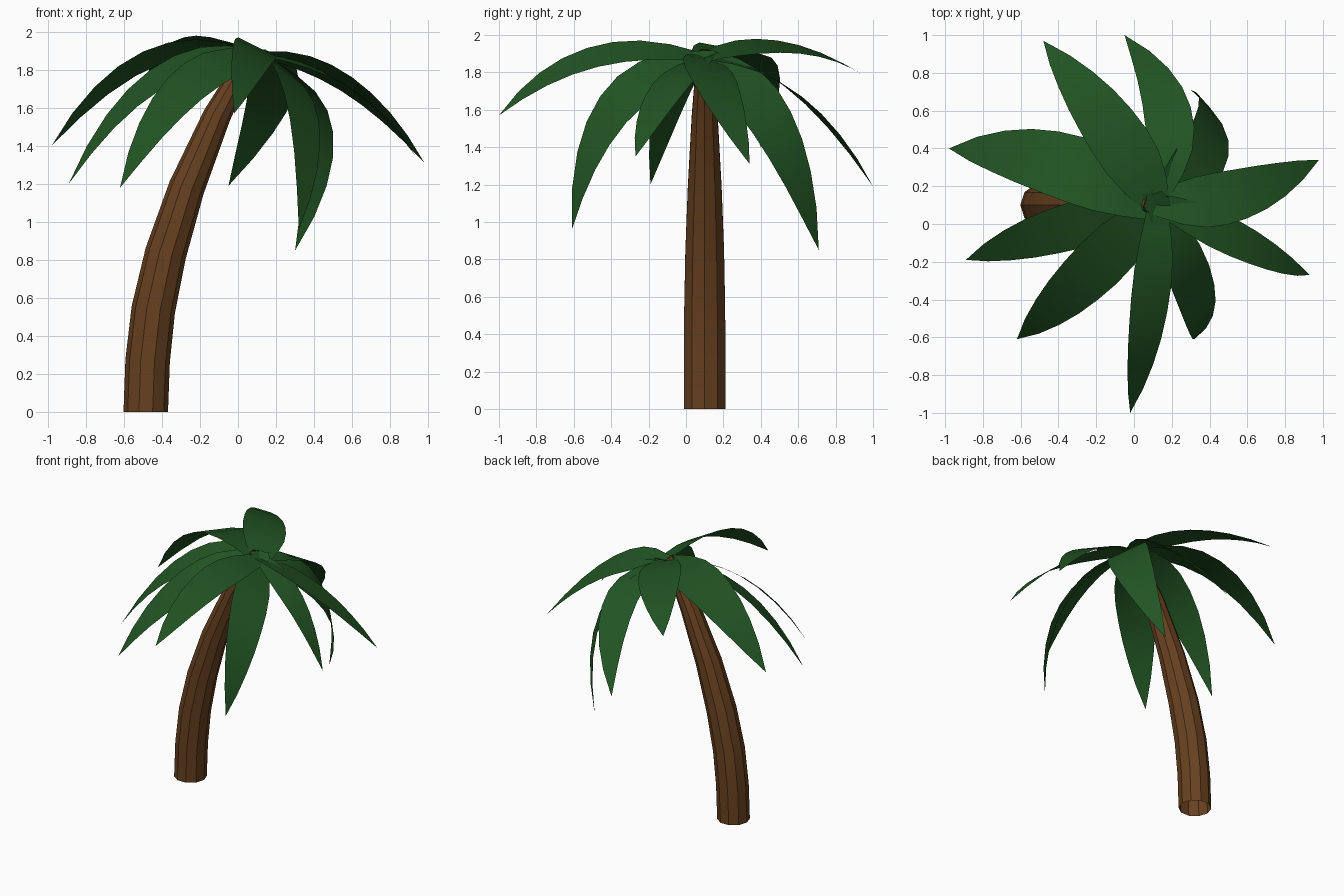
import bpy, math
from mathutils import Vector

if "Cube" in bpy.data.objects:
    bpy.data.objects.remove(bpy.data.objects["Cube"])


def material(name, rgb):
    m = bpy.data.materials.new(name)
    m.diffuse_color = (*rgb, 1)
    m.use_nodes = True
    m.node_tree.nodes["Principled BSDF"].inputs["Base Color"].default_value = m.diffuse_color
    return m


green = material("leaf green", (0.0155, 0.088, 0.0165))
brown = material("bark brown", (0.138, 0.053, 0.0145))


def make(name, verts, faces, mat, smooth):
    me = bpy.data.meshes.new(name)
    me.from_pydata(verts, [], faces)
    me.materials.append(mat)
    for p in me.polygons:
        p.use_smooth = smooth
    me.update()
    ob = bpy.data.objects.new(name, me)
    bpy.context.collection.objects.link(ob)
    return ob


# Trunk: ten-sided open tube along a leaning path (x, z, radius)
PATH = [(-.485, 0, .117), (-.475, .27, .117), (-.445, .54, .115), (-.38, .835, .109),
        (-.27, 1.18, .095), (-.11, 1.56, .073), (.02, 1.8, .053), (.09, 1.9, .045)]
N = 10
verts, faces = [], []
for i, (x, z, r) in enumerate(PATH):
    a, b = PATH[max(i - 1, 0)], PATH[min(i + 1, len(PATH) - 1)]
    t = Vector((b[0] - a[0], 0, b[1] - a[1])).normalized()
    if i == 0:
        t = Vector((0, 0, 1))
    side = Vector((t.z, 0, -t.x))
    for k in range(N):
        ang = 2 * math.pi * k / N
        verts.append(Vector((x, .1, z)) + side * r * math.cos(ang)
                     + Vector((0, r * math.sin(ang), 0)))
for i in range(len(PATH) - 1):
    for k in range(N):
        j = (k + 1) % N
        faces.append((i * N + k, i * N + j, (i + 1) * N + j, (i + 1) * N + k))
trunk = make("trunk", verts, faces, brown, True)
bpy.context.view_layer.objects.active = trunk
trunk.select_set(True)
bpy.ops.object.shade_smooth_by_angle(angle=math.radians(34))

# Leaves: tip, middle of the arc, half-width vector at the middle
CROWN = Vector((.12, .1, 1.88))
LEAVES = [
    ((-.98, .40, 1.40), (-.45, .33, 1.865), (.05, .16, -.03)),
    ((-.89, -.19, 1.20), (-.43, -.04, 1.75), (-.03, .115, .05)),
    ((-.62, -.61, 1.18), (-.28, -.30, 1.70), (.09, -.10, -.055)),
    ((-.02, -1.0, 1.57), (.075, -.50, 1.88), (.10, .03, -.05)),
    ((.32, -.61, .96), (.335, -.39, 1.60), (.09, .07, -.07)),
    ((.93, -.27, 1.35), (.58, -.095, 1.71), (-.03, .115, .02)),
    ((.98, .34, 1.31), (.57, .16, 1.725), (.03, -.13, .035)),
    ((.30, .71, .85), (.41, .46, 1.53), (.09, -.10, -.06)),
    ((-.05, 1.0, 1.19), (.18, .57, 1.70), (.12, .05, -.03)),
    ((-.48, .97, 1.77), (-.15, .55, 1.935), (.135, .06, -.035)),
]
WIDTH = [.5, .82, 1.02, 1.06, 1, .88, .68, .40, 0]  # profile from base to tip


def half_width(t):
    f = t * (len(WIDTH) - 1)
    i = min(int(f), len(WIDTH) - 2)
    return WIDTH[i] + (WIDTH[i + 1] - WIDTH[i]) * (f - i)


STEPS = 8
for n, (tip, mid, half) in enumerate(LEAVES):
    tip, mid, half = Vector(tip), Vector(mid), Vector(half)
    ctrl = 2 * mid - (CROWN + tip) / 2
    # short stalk stub that crosses the crown centre
    stub = CROWN - (ctrl - CROWN).normalized() * .07 + Vector((0, 0, .01))
    verts, faces = [stub - half * .25, stub + half * .25], []
    for i in range(STEPS):
        t = i / STEPS
        c = CROWN * (1 - t) ** 2 + ctrl * 2 * t * (1 - t) + tip * t * t
        w = half_width(t)
        verts += [c - half * w, c + half * w]
    verts.append(tip)
    for i in range(STEPS):
        faces.append((2 * i, 2 * i + 1, 2 * i + 3, 2 * i + 2))
    e = 2 * STEPS
    faces.append((e, e + 1, e + 2))
    # keep the upper side facing up
    p, q, r = (verts[k] for k in faces[3][:3])
    if (q - p).cross(r - q).z < 0:
        faces = [f[::-1] for f in faces]
    make(f"leaf_{n + 1}", verts, faces, green, True)
